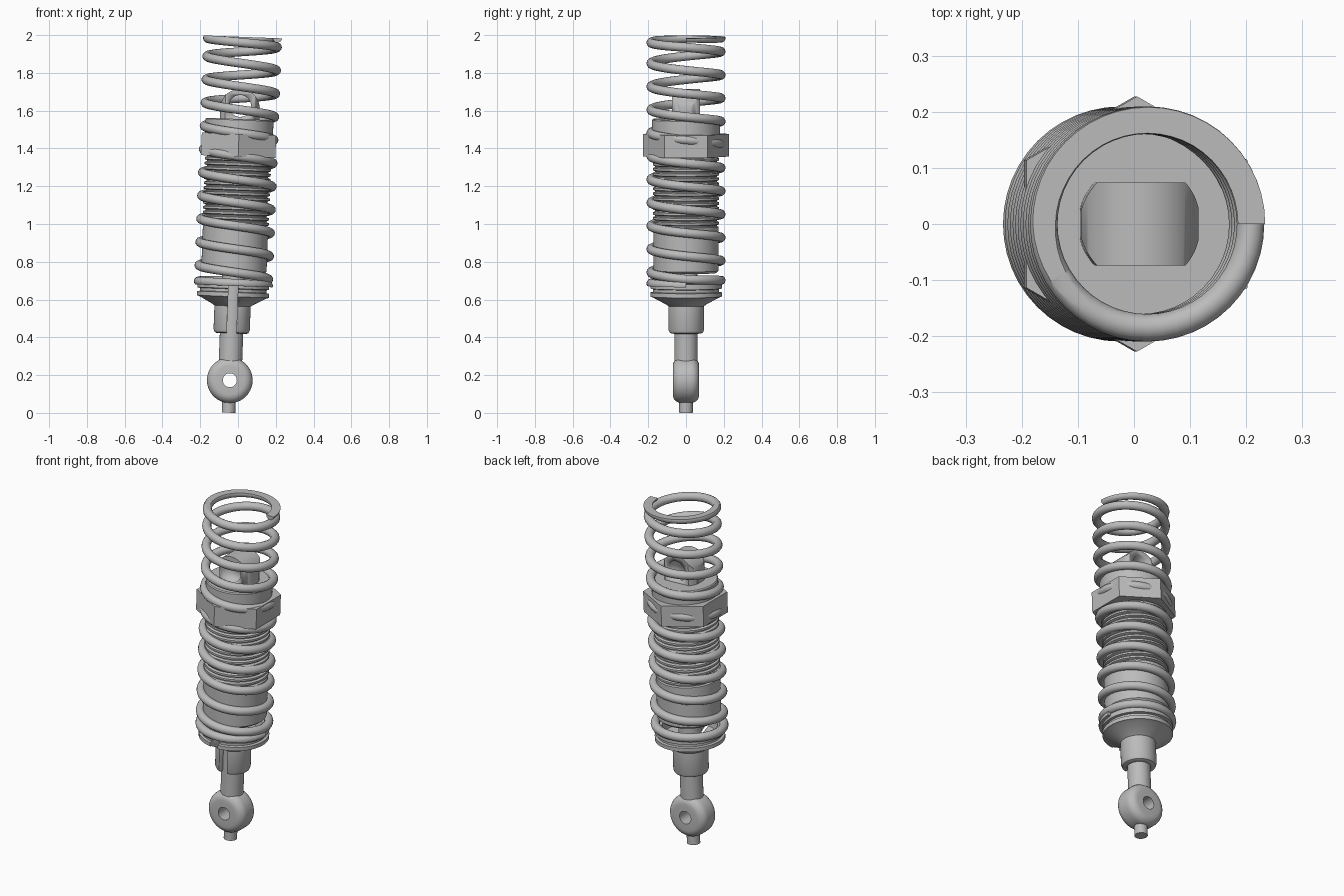
import bpy, bmesh, math
from mathutils import Matrix, Vector

cube = bpy.data.objects.get("Cube")
if cube:
    bpy.data.objects.remove(cube, do_unlink=True)

# One grey metal; the whole assembly leans slightly towards +x
METAL = bpy.data.materials.new("grey_metal")
METAL.use_nodes = True
GREY = (0.5, 0.5, 0.5, 1)
METAL.diffuse_color = GREY
METAL.node_tree.nodes["Principled BSDF"].inputs["Base Color"].default_value = GREY
LEAN = Matrix.Translation((-0.05, 0, 0.001)) @ Matrix.Rotation(0.0375, 4, 'Y')


def finish(name, bm, angle=35):
    bmesh.ops.recalc_face_normals(bm, faces=bm.faces)
    mesh = bpy.data.meshes.new(name)
    bm.to_mesh(mesh)
    bm.free()
    ob = bpy.data.objects.new(name, mesh)
    bpy.context.collection.objects.link(ob)
    mesh.materials.append(METAL)
    ob.matrix_world = LEAN
    bpy.ops.object.select_all(action='DESELECT')
    ob.select_set(True)
    bpy.context.view_layer.objects.active = ob
    bpy.ops.object.shade_smooth_by_angle(angle=math.radians(angle))
    return ob


def lathe_bm(profile, sides=64, closed=False):
    """Spin (radius, height) points about z; closed joins last point to first."""
    bm = bmesh.new()
    pts = [bm.verts.new((r, 0, z)) for r, z in profile]
    pairs = list(zip(pts, pts[1:])) + ([(pts[-1], pts[0])] if closed else [])
    edges = [bm.edges.new(p) for p in pairs]
    bmesh.ops.spin(bm, geom=pts + edges, cent=(0, 0, 0), axis=(0, 0, 1),
                   angle=math.tau, steps=sides, use_duplicate=False)
    bmesh.ops.remove_doubles(bm, verts=bm.verts, dist=1e-5)
    return bm


def boolean(ob, cutter, operation='DIFFERENCE'):
    mod = ob.modifiers.new("cut", 'BOOLEAN')
    mod.operation = operation
    mod.solver = 'EXACT'
    mod.object = cutter
    cutter.hide_render = True
    bpy.context.view_layer.objects.active = ob
    bpy.ops.object.modifier_apply(modifier=mod.name)
    bpy.data.objects.remove(cutter, do_unlink=True)


def box(name, lo, hi):
    bm = bmesh.new()
    size = Vector(hi) - Vector(lo)
    mid = (Vector(hi) + Vector(lo)) / 2
    bmesh.ops.create_cube(bm, size=1, matrix=Matrix.Translation(mid) @ Matrix.Diagonal((*size, 1)))
    return finish(name, bm)


# Lower eye: rounded ring with its hole along y
W, R, F = 0.07, 0.121, 0.045
ring = [(0.037, -W)]
for side in (-1, 1):
    arc = [(R - F + F * math.cos(a), side * (W - F + F * math.sin(a)))
           for a in (math.pi / 2 * i / 6 for i in range(7))]
    ring += arc[::-1] if side < 0 else arc
ring.append((0.037, W))
eye = lathe_bm(ring, 48, closed=True)
eye.transform(Matrix.Translation((0, 0, 0.172)) @ Matrix.Rotation(math.pi / 2, 4, 'X'))
finish("lower_eye", eye)

# Peg under the eye and piston rod above it
finish("bottom_peg", lathe_bm([(0, 0), (0.036, 0), (0.036, 0.08), (0, 0.08)], 32))
finish("piston_rod", lathe_bm([(0, 0.275), (0.062, 0.275), (0.062, 0.76), (0, 0.76)], 48))

# Lower spring retainer: cup, flare and grooved rim with a slot in front
retainer = finish("lower_retainer", lathe_bm([
    (0.064, 0.42), (0.08, 0.42), (0.09, 0.425), (0.096, 0.44), (0.096, 0.565),
    (0.11, 0.575), (0.175, 0.61), (0.19, 0.615), (0.19, 0.637), (0.176, 0.64),
    (0.176, 0.655), (0.19, 0.658), (0.19, 0.685), (0.15, 0.69), (0.14, 0.64),
    (0.064, 0.61)], closed=True))
boolean(retainer, box("slot_cutter", (-0.025, -0.3, 0.4), (0.025, -0.04, 0.8)))

# Body: plain lower barrel, threaded middle, collar on top
body = [(0, 0.74), (0.16, 0.74), (0.173, 0.752), (0.173, 0.985)]
PITCH = 0.026
for i in range(15):
    z = 0.985 + i * PITCH
    body += [(0.163, z + 0.004), (0.163, z + 0.009), (0.176, z + 0.014), (0.176, z + PITCH - 0.001)]
body += [(0.18, 1.38), (0.18, 1.55), (0.175, 1.556), (0, 1.556)]
finish("damper_body", lathe_bm(body), 25)

# Hexagonal adjuster nut, corners towards +y and -y
nut = bmesh.new()
bmesh.ops.create_cone(nut, cap_ends=True, segments=6, radius1=0.2275, radius2=0.2275, depth=0.12,
                      matrix=Matrix.Translation((0, 0, 1.417)))
if max(v.co.y for v in nut.verts) < 0.22:
    bmesh.ops.rotate(nut, verts=nut.verts, matrix=Matrix.Rotation(math.pi / 6, 3, 'Z'))
finish("adjuster_nut", nut)

# Upper mount: arched block trimmed by an upright cylinder, with a cross hole
arch = bmesh.new()
outline = [(-0.105, 1.55)] + [(-0.105 * math.cos(a), 1.61 + 0.105 * math.sin(a))
                              for a in (math.pi * i / 32 for i in range(33))] + [(0.105, 1.55)]
face = arch.faces.new([arch.verts.new((x, -0.074, z)) for x, z in outline])
ext = bmesh.ops.extrude_face_region(arch, geom=[face])
bmesh.ops.translate(arch, vec=(0, 0.148, 0),
                    verts=[g for g in ext["geom"] if isinstance(g, bmesh.types.BMVert)])
mount = finish("upper_mount", arch)
trim = finish("trim_cutter", lathe_bm([(0, 1.5), (0.108, 1.5), (0.108, 1.8), (0, 1.8)]))
boolean(mount, trim, 'INTERSECT')
hole = lathe_bm([(0, -0.2), (0.058, -0.2), (0.058, 0.2), (0, 0.2)], 40)
hole.transform(Matrix.Translation((0, 0, 1.625)) @ Matrix.Rotation(math.pi / 2, 4, 'X'))
boolean(mount, finish("hole_cutter", hole))
bpy.context.view_layer.objects.active = mount
bpy.ops.object.shade_smooth_by_angle(angle=math.radians(35))

# Coil spring: closed end turns, both ends ground flat
HALF = 0.0615
heights = [1.992, 1.978, 1.943, 1.882] + [1.82 - HALF * i for i in range(19)] + [0.69, 0.68]
COIL, WIRE, STEPS, SIDES = 0.185, 0.0245, 24, 14
spring = bmesh.new()
rows = []
for i in range((len(heights) - 1) * STEPS + 1):
    k = min(i // STEPS, len(heights) - 2)
    t = i / STEPS - k
    z = heights[k] * (1 - t) + heights[k + 1] * t
    a = math.pi * i / STEPS
    rows.append([spring.verts.new(((COIL + WIRE * math.cos(b)) * math.cos(a),
                                   (COIL + WIRE * math.cos(b)) * math.sin(a),
                                   z + WIRE * math.sin(b)))
                 for b in (math.tau * j / SIDES for j in range(SIDES))])
for p, q in zip(rows, rows[1:]):
    for j in range(SIDES):
        n = (j + 1) % SIDES
        spring.faces.new((p[j], p[n], q[n], q[j]))
for end in (rows[0], rows[-1]):
    spring.faces.new(end)
for z, up in ((1.991, 1), (0.672, -1)):
    cut = bmesh.ops.bisect_plane(spring, geom=spring.verts[:] + spring.edges[:] + spring.faces[:],
                                 plane_co=(0, 0, z), plane_no=(0, 0, up), clear_outer=True)
    rim = [g for g in cut["geom_cut"] if isinstance(g, bmesh.types.BMEdge)]
    bmesh.ops.triangle_fill(spring, edges=rim, use_beauty=True)
finish("coil_spring", spring)
